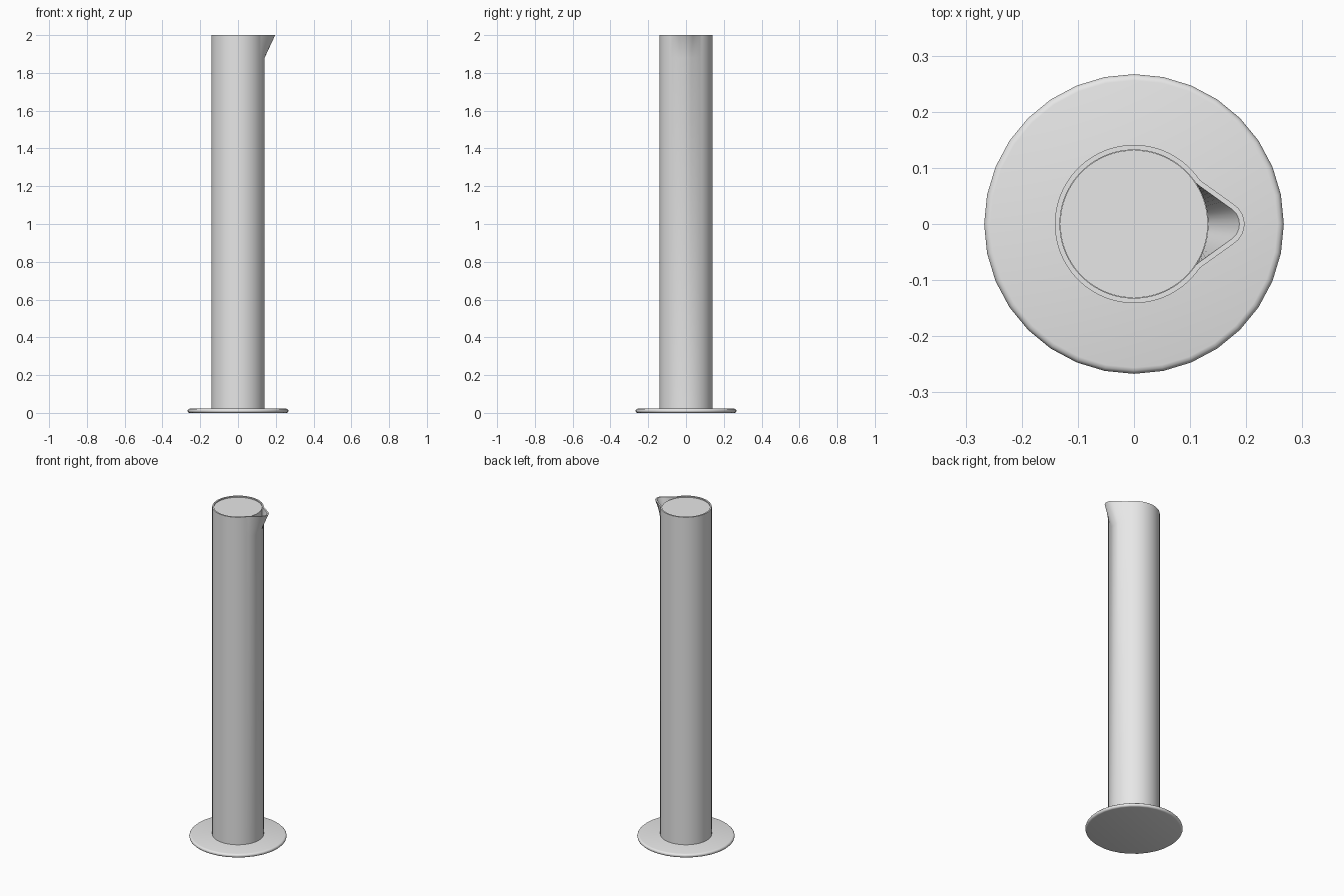
import bpy, bmesh
from math import sin, cos, sqrt, radians, tau

cube = bpy.data.objects.get("Cube")
if cube:
    bpy.data.objects.remove(cube)

grey = bpy.data.materials.new("light_grey")
grey.use_nodes = True
grey.diffuse_color = (0.8, 0.8, 0.8, 1)
grey.node_tree.nodes["Principled BSDF"].inputs["Base Color"].default_value = grey.diffuse_color

RADIUS, WALL, HEIGHT, SPOUT_Z = 0.141, 0.009, 2.0, 1.88
SEGMENTS = 128


def circle(r, z, n=SEGMENTS):
    return [(r * cos(tau * i / n), r * sin(tau * i / n), z) for i in range(n)]


def spouted(inset, z):
    """Circle drawn out to a rounded pouring tip on +x, inset by the wall."""
    tip_x, tip_r, side, lean = 0.1555, 0.0415 - inset, 0.132 - inset, radians(54.4)
    points = []
    for i in range(SEGMENTS):
        a = tau * i / SEGMENTS
        off = min(a, tau - a)
        r = RADIUS - inset
        if off < radians(40):
            reach = side / cos(off - lean)
            inside = tip_r ** 2 - (tip_x * sin(off)) ** 2
            if off < radians(11) and inside > 0:
                reach = min(reach, tip_x * cos(off) + sqrt(inside))
            r = max(r, reach)
        points.append((r * cos(a), r * sin(a), z))
    return points


def loft(name, rings, cap_start=False, cap_end=False):
    """Skin a stack of equal rings into one object."""
    bm = bmesh.new()
    loops = [[bm.verts.new(p) for p in ring] for ring in rings]
    n = len(loops[0])
    for low, high in zip(loops, loops[1:]):
        for i in range(n):
            j = (i + 1) % n
            bm.faces.new((low[i], low[j], high[j], high[i]))
    if cap_start:
        bm.faces.new(loops[0][::-1])
    if cap_end:
        bm.faces.new(loops[-1])
    mesh = bpy.data.meshes.new(name)
    bm.to_mesh(mesh)
    bm.free()
    mesh.materials.append(grey)
    obj = bpy.data.objects.new(name, mesh)
    bpy.context.collection.objects.link(obj)
    bpy.ops.object.select_all(action='DESELECT')
    obj.select_set(True)
    bpy.context.view_layer.objects.active = obj
    bpy.ops.object.shade_smooth_by_angle(angle=radians(40))
    return obj


# Foot disc with a rounded edge
FOOT_R, FOOT_H = 0.267, 0.022
half = FOOT_H / 2
edge = [(FOOT_R - half + half * cos(t), half + half * sin(t))
        for t in (radians(d) for d in range(-90, 91, 30))]
loft("foot", [circle(r, z, 32) for r, z in edge], True, True)

# Tube: outer wall, flared spout, rim, and inner wall of the spout
inner = RADIUS - WALL
loft("tube", [circle(RADIUS, half), circle(RADIUS, SPOUT_Z), spouted(0, HEIGHT),
              spouted(WALL, HEIGHT), circle(inner, SPOUT_Z)])

# Filled core that ends just under the rim
loft("core", [circle(inner - 0.0005, half), circle(inner - 0.0005, HEIGHT - 0.006)],
     True, True)
